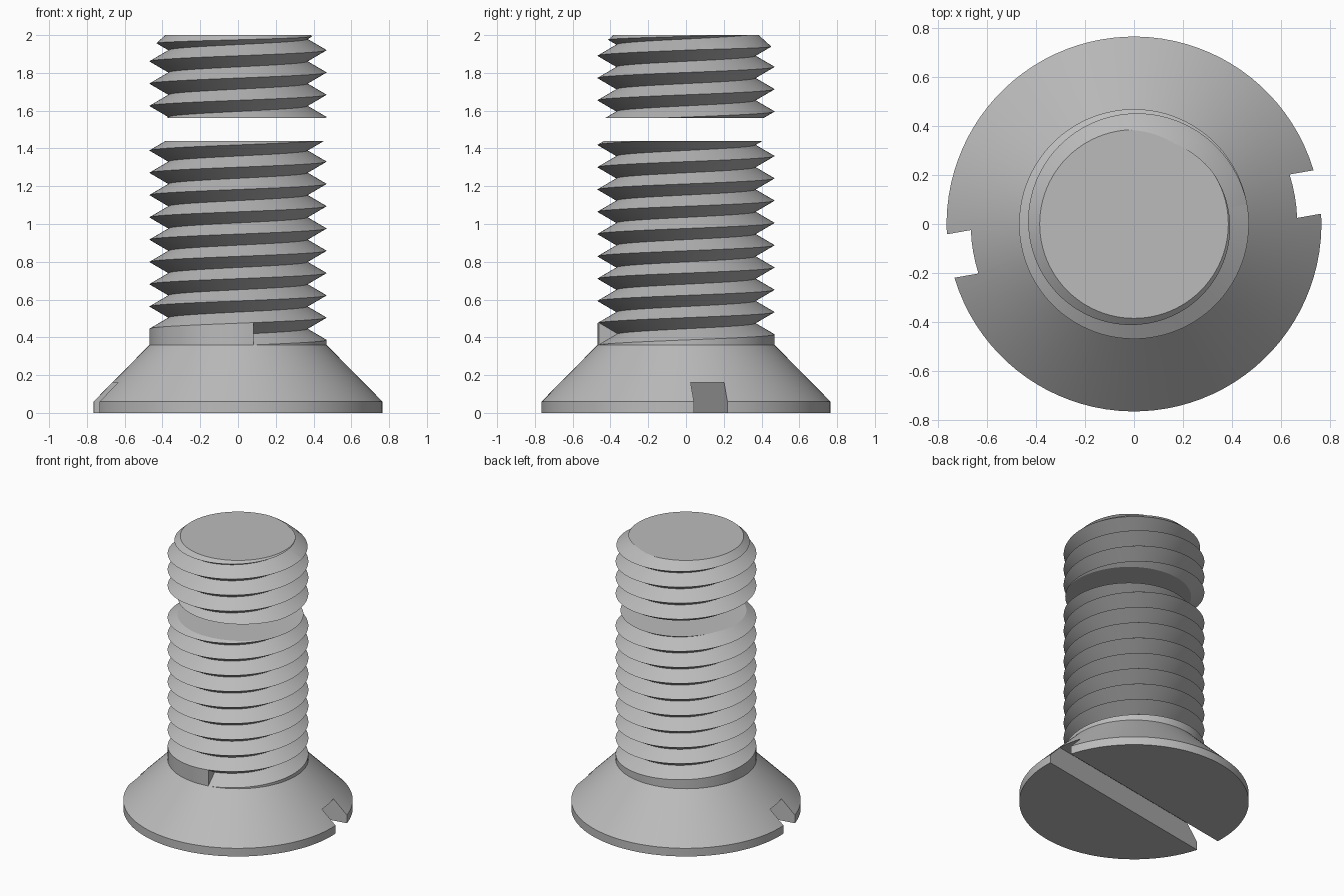
import bpy, bmesh
from math import sin, cos, pi, radians
from mathutils import Matrix

if "Cube" in bpy.data.objects:
    bpy.data.objects.remove(bpy.data.objects["Cube"], do_unlink=True)

SEG = 96
HEAD_R, CREST, ROOT = 0.765, 0.469, 0.368
RIM_Z, NECK_Z, PITCH = 0.06, 0.36, 0.118
TURNS, START = 16, radians(-80)

steel = bpy.data.materials.new("grey_steel")
steel.use_nodes = True
grey = (0.5, 0.5, 0.5, 1)
steel.diffuse_color = grey
steel.node_tree.nodes["Principled BSDF"].inputs["Base Color"].default_value = grey


def make_object(name, bm):
    bmesh.ops.recalc_face_normals(bm, faces=bm.faces)
    mesh = bpy.data.meshes.new(name)
    bm.to_mesh(mesh)
    bm.free()
    mesh.materials.append(steel)
    obj = bpy.data.objects.new(name, mesh)
    bpy.context.collection.objects.link(obj)
    return obj


def point(bm, r, i, z):
    a = START + 2 * pi * i / SEG
    return bm.verts.new((r * cos(a), r * sin(a), z))


def bridge(bm, a, b):
    for i in range(SEG):
        j = (i + 1) % SEG
        bm.faces.new((a[i], a[j], b[j], b[i]))


def full_screw():
    """Countersunk head, helical collar and a V thread as one shell."""
    bm = bmesh.new()
    count = SEG * TURNS
    crest = [point(bm, CREST, i, NECK_Z + PITCH * i / SEG) for i in range(count)]
    root = [point(bm, ROOT, i, NECK_Z + PITCH * (i / SEG + 0.5)) for i in range(count)]
    for i in range(count - SEG - 1):
        bm.faces.new((crest[i], crest[i + 1], root[i + 1], root[i]))
        bm.faces.new((root[i], root[i + 1], crest[i + 1 + SEG], crest[i + SEG]))
    # collar below the first turn, with the step where the groove starts
    neck = [crest[0]] + [point(bm, CREST, i, NECK_Z) for i in range(1, SEG)]
    bm.faces.new((neck[0], neck[1], crest[1]))
    for i in range(1, SEG):
        bm.faces.new((neck[i], neck[(i + 1) % SEG], crest[i + 1], crest[i]))
    bm.faces.new((crest[0], root[0], crest[SEG]))
    # conical head, rim and flat underside
    shoulder = [point(bm, HEAD_R, i, RIM_Z) for i in range(SEG)]
    base = [point(bm, HEAD_R, i, 0) for i in range(SEG)]
    bridge(bm, neck, shoulder)
    bridge(bm, shoulder, base)
    bm.faces.new(base)
    return bm


def trim(bm, z, keep_below):
    """Cut flat at a height and cap the opening."""
    cut = bmesh.ops.bisect_plane(
        bm, geom=bm.verts[:] + bm.edges[:] + bm.faces[:], dist=1e-6,
        plane_co=(0, 0, z), plane_no=(0, 0, 1),
        clear_outer=keep_below, clear_inner=not keep_below)
    edges = [e for e in cut["geom_cut"]
             if isinstance(e, bmesh.types.BMEdge) and e.is_boundary]
    bmesh.ops.holes_fill(bm, edges=edges, sides=0)


def cut_with(obj, cutter, operation):
    bpy.context.view_layer.objects.active = obj
    mod = obj.modifiers.new("cut", 'BOOLEAN')
    mod.operation, mod.solver, mod.object = operation, 'EXACT', cutter
    bpy.ops.object.modifier_apply(modifier=mod.name)
    bpy.data.objects.remove(cutter, do_unlink=True)


# Head with the lower length of thread
bm = full_screw()
trim(bm, 1.44, True)
lower = make_object("head_and_lower_thread", bm)

# Driver slot across the underside
bm = bmesh.new()
bmesh.ops.create_cube(bm, size=1, matrix=Matrix.Rotation(radians(9.9), 4, 'Z')
                      @ Matrix.Diagonal((2, 0.18, 0.32, 1)))
cut_with(lower, make_object("slot_cutter", bm), 'DIFFERENCE')

# Separate upper length of thread
bm = full_screw()
trim(bm, 1.56, False)
trim(bm, 2.0, True)
upper = make_object("upper_thread", bm)

# Chamfered tip
bm = bmesh.new()
bmesh.ops.create_cone(bm, cap_ends=True, segments=SEG, radius1=0.385 + 0.66,
                      radius2=0.385 - 0.11, depth=0.7,
                      matrix=Matrix.Translation((0, 0, 1.75)))
cut_with(upper, make_object("chamfer_cutter", bm), 'INTERSECT')

for obj in (lower, upper):
    bpy.ops.object.select_all(action='DESELECT')
    obj.select_set(True)
    bpy.context.view_layer.objects.active = obj
    bpy.ops.object.shade_smooth_by_angle(angle=radians(25))
